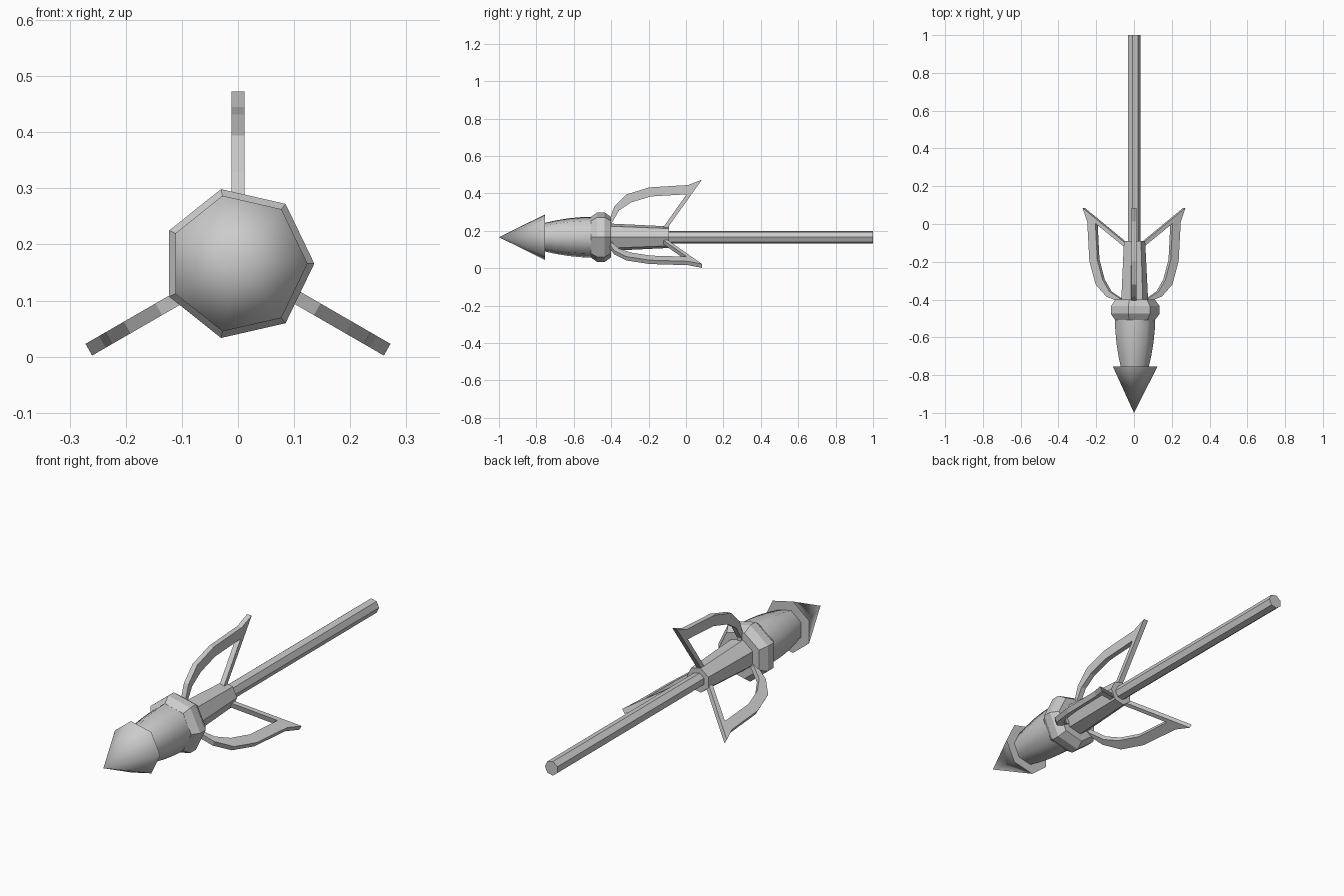
import bpy, bmesh, math
from mathutils import Matrix, Vector

if "Cube" in bpy.data.objects:
    bpy.data.objects.remove(bpy.data.objects["Cube"])

AXIS_Z = 0.166   # height of the long axis
SIDES = 7


def finish(bm, name, smooth):
    bmesh.ops.recalc_face_normals(bm, faces=bm.faces[:])
    mesh = bpy.data.meshes.new(name)
    bm.to_mesh(mesh)
    bm.free()
    obj = bpy.data.objects.new(name, mesh)
    bpy.context.collection.objects.link(obj)
    if smooth:
        bpy.ops.object.select_all(action='DESELECT')
        obj.select_set(True)
        bpy.context.view_layer.objects.active = obj
        bpy.ops.object.shade_smooth_by_angle(angle=math.radians(60))
    return obj


def lathe(name, profile, smooth=False):
    """Seven-sided solid around the y axis from (y, radius) pairs."""
    bm = bmesh.new()
    rings = []
    for y, r in profile:
        if r == 0:
            rings.append([bm.verts.new((0, y, AXIS_Z))] * SIDES)
        else:
            rings.append([bm.verts.new((r * math.cos(k * math.tau / SIDES), y,
                                        AXIS_Z + r * math.sin(k * math.tau / SIDES)))
                          for k in range(SIDES)])
    for a, b in zip(rings, rings[1:]):
        for k in range(SIDES):
            n = (k + 1) % SIDES
            quad = [a[k], a[n], b[n], b[k]]
            bm.faces.new(list(dict.fromkeys(quad)))
    for (y, r), ring in ((profile[0], rings[0]), (profile[-1], rings[-1])):
        if r > 0:
            bm.faces.new(ring)
    return finish(bm, name, smooth)


def fin(name, angle):
    """Flat open hook, outline in (y, radius), turned around the long axis."""
    outer = [(-0.41, 0.06), (-0.41, 0.09), (-0.384, 0.163), (-0.32, 0.228),
             (-0.197, 0.266), (0.012, 0.279), (0.085, 0.307)]
    strut = [(-0.097, 0.052), (-0.122, 0.052)]
    inner = [(0.003, 0.229), (-0.187, 0.218), (-0.293, 0.186),
             (-0.357, 0.144), (-0.395, 0.08), (-0.395, 0.06)]
    bm = bmesh.new()
    t = 0.012
    face = bm.faces.new([bm.verts.new((-t, y, r)) for y, r in outer + strut + inner])
    out = bmesh.ops.extrude_face_region(bm, geom=[face])
    verts = [v for v in out['geom'] if isinstance(v, bmesh.types.BMVert)]
    bmesh.ops.translate(bm, verts=verts, vec=(2 * t, 0, 0))
    bmesh.ops.triangulate(bm, faces=[f for f in bm.faces if len(f.verts) > 4])
    turn = Matrix.Translation(Vector((0, 0, AXIS_Z))) @ Matrix.Rotation(angle, 4, 'Y')
    bmesh.ops.transform(bm, matrix=turn, verts=bm.verts[:])
    return finish(bm, name, False)


# pointed head and swelling body
lathe("tip", [(-1.0, 0), (-0.755, 0.124)], smooth=True)
lathe("body", [(-0.757, 0.078), (-0.70, 0.091), (-0.63, 0.103),
               (-0.56, 0.110), (-0.50, 0.112)], smooth=True)

# bevelled collar, tapered socket, long shaft
lathe("collar", [(-0.507, 0.112), (-0.475, 0.136), (-0.435, 0.136), (-0.40, 0.110)])
lathe("socket", [(-0.41, 0.075), (-0.09, 0.059)])
lathe("shaft", [(-0.12, 0.034), (1.0, 0.034)])

# three swept hooks
for i in range(3):
    fin(f"hook_{i + 1}", i * math.tau / 3)
